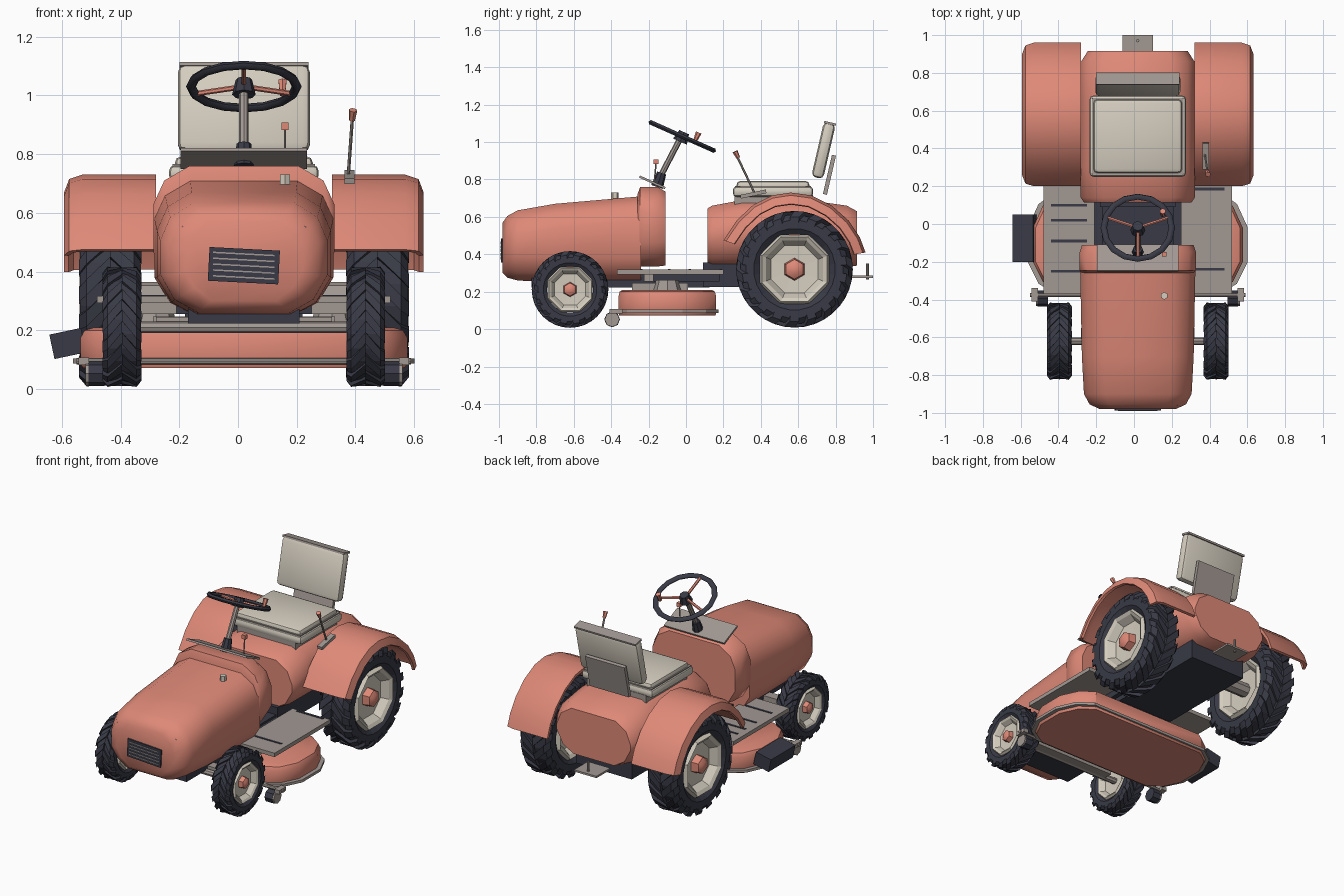
import bpy, bmesh, math
from mathutils import Vector, Matrix

if "Cube" in bpy.data.objects:
    bpy.data.objects.remove(bpy.data.objects["Cube"])

CX = 0.02  # centre line of the tractor body


def material(name, rgb):
    m = bpy.data.materials.new(name)
    m.diffuse_color = (*rgb, 1)
    m.use_nodes = True
    m.node_tree.nodes["Principled BSDF"].inputs["Base Color"].default_value = m.diffuse_color
    return m


RED = material("salmon_red", (0.73, 0.25, 0.185))
CREAM = material("cream", (0.66, 0.61, 0.52))
GREY = material("warm_grey", (0.36, 0.315, 0.29))
DARK = material("charcoal", (0.04, 0.042, 0.06))


def finish(name, bm, mat, smooth=0):
    bmesh.ops.recalc_face_normals(bm, faces=bm.faces)
    me = bpy.data.meshes.new(name)
    bm.to_mesh(me)
    bm.free()
    me.materials.append(mat)
    ob = bpy.data.objects.new(name, me)
    bpy.context.collection.objects.link(ob)
    if smooth:
        bpy.ops.object.select_all(action='DESELECT')
        bpy.context.view_layer.objects.active = ob
        ob.select_set(True)
        bpy.ops.object.shade_smooth_by_angle(angle=math.radians(smooth))
    return ob


def add_loft(bm, rings, loop=False):
    """Skin equal-length closed rings; cap the ends unless looped."""
    vs = [[bm.verts.new((p[0] + CX, p[1], p[2])) for p in r] for r in rings]
    n = len(vs[0])
    pairs = list(zip(vs, vs[1:])) + ([(vs[-1], vs[0])] if loop else [])
    for a, b in pairs:
        for i in range(n):
            j = (i + 1) % n
            bm.faces.new((a[i], a[j], b[j], b[i]))
    if not loop:
        bm.faces.new(vs[0])
        bm.faces.new(vs[-1])


def loft(name, rings, mat, smooth=0, loop=False):
    bm = bmesh.new()
    add_loft(bm, rings, loop)
    return finish(name, bm, mat, smooth)


def box(name, c, size, mat, rx=0, ry=0, bevel=0):
    bm = bmesh.new()
    bmesh.ops.create_cube(bm, size=1)
    bmesh.ops.scale(bm, vec=size, verts=bm.verts)
    if bevel:
        bmesh.ops.bevel(bm, geom=bm.edges[:], offset=bevel, segments=2, affect='EDGES', profile=0.5)
    rot = Matrix.Rotation(math.radians(rx), 4, 'X') @ Matrix.Rotation(math.radians(ry), 4, 'Y')
    bm.transform(Matrix.Translation((c[0] + CX, c[1], c[2])) @ rot)
    return finish(name, bm, mat, 40 if bevel else 0)


def rod(name, a, b, r, mat, seg=8, r2=None):
    a, b = Vector(a), Vector(b)
    d = b - a
    bm = bmesh.new()
    bmesh.ops.create_cone(bm, cap_ends=True, segments=seg, radius1=r, radius2=r if r2 is None else r2, depth=d.length)
    mid = (a + b) / 2 + Vector((CX, 0, 0))
    bm.transform(Matrix.Translation(mid) @ d.to_track_quat('Z', 'Y').to_matrix().to_4x4())
    return finish(name, bm, mat, 40)


def shell_ring(y, w, zb, zt, side=0.13):
    """Rounded body cross-section at depth y."""
    half = [(0.55, zb), (0.83, zb + 0.045), (1, zb + side), (1, zt - side), (0.88, zt - 0.05), (0.6, zt)]
    pts = [(w * f, y, z) for f, z in half]
    return pts + [(-x, y, z) for x, y, z in reversed(pts)]


# Hood, dash cowl and rear body
loft("hood", [shell_ring(-0.98, 0.2, 0.30, 0.57, 0.1), shell_ring(-0.955, 0.255, 0.275, 0.605, 0.11),
              shell_ring(-0.90, 0.285, 0.26, 0.635), shell_ring(-0.70, 0.296, 0.25, 0.67),
              shell_ring(-0.24, 0.305, 0.25, 0.71)], RED, 50)
loft("dash_cowl", [shell_ring(-0.26, 0.295, 0.345, 0.72), shell_ring(-0.245, 0.308, 0.335, 0.76),
                   shell_ring(-0.15, 0.308, 0.335, 0.76), shell_ring(-0.11, 0.295, 0.34, 0.735)], RED, 50)
loft("rear_body", [shell_ring(0.115, 0.285, 0.335, 0.645), shell_ring(0.14, 0.302, 0.33, 0.66),
                   shell_ring(0.30, 0.305, 0.33, 0.69), shell_ring(0.65, 0.305, 0.33, 0.69),
                   shell_ring(0.86, 0.30, 0.33, 0.66), shell_ring(0.915, 0.265, 0.34, 0.63)], RED, 35)
box("grille", (0, -0.982, 0.42), (0.24, 0.012, 0.115), DARK, ry=3)
for i in range(5):
    box("grille_bar", (0, -0.989, 0.38 + i * 0.02), (0.21, 0.004, 0.005), GREY, ry=3)
for s in (-1, 1):
    box("headlight", (s * 0.19, -0.945, 0.545), (0.035, 0.03, 0.03), CREAM, ry=20 * s)
rod("fuel_cap", (0.14, -0.38, 0.695), (0.14, -0.38, 0.73), 0.02, CREAM, 6)

# Chassis, axles and hitch
box("front_chassis", (0, -0.35, 0.265), (0.38, 0.95, 0.085), DARK)
box("rear_chassis", (0, 0.45, 0.29), (0.4, 0.72, 0.13), DARK)
box("footwell_floor", (0, 0.0, 0.275), (0.46, 0.36, 0.04), DARK)
box("front_axle_beam", (0, -0.58, 0.22), (0.6, 0.06, 0.05), GREY)
rod("front_axle", (-0.4, -0.62, 0.21), (0.4, -0.62, 0.21), 0.02, GREY)
rod("rear_axle", (-0.45, 0.58, 0.32), (0.45, 0.58, 0.32), 0.045, GREY)
box("hitch_plate", (0, 0.93, 0.28), (0.16, 0.14, 0.012), GREY)
rod("hitch_pin", (0, 0.97, 0.265), (0, 0.97, 0.35), 0.008, GREY)


def wheel(tag, x, y, z, R, h, lugs):
    side = 1 if x > 0 else -1

    def spin(prof, n):
        return [[(x + px, y + r * math.cos(2 * math.pi * (i + .5) / n), z + r * math.sin(2 * math.pi * (i + .5) / n))
                 for px, r in prof] for i in range(n)]
    # tyre carcass
    half = [(h * .75, .6 * R), (h * .97, .7 * R), (h * .97, .84 * R), (h * .75, .935 * R)]
    prof = half + [(-a, b) for a, b in reversed(half)]
    bm = bmesh.new()
    add_loft(bm, spin(prof, 24), True)
    # chevron lugs
    for i in range(lugs):
        for s in (-1, 1):
            rings = []
            for fx, r0, r1, lag in ((0, .91, .99, 0), (.75, .91, 1, .75), (1, .8, .9, 1.0)):
                a = 2 * math.pi * (i + (0.5 if s > 0 else 0) + lag) / lugs
                w = math.pi / lugs * 0.5
                rings.append([(x + s * fx * h, y + r * R * math.cos(t), z + r * R * math.sin(t))
                              for r, t in ((r0, a - w), (r1, a - w), (r1, a + w), (r0, a + w))])
            add_loft(bm, rings)
    finish(tag + "_tyre", bm, DARK)
    # dished octagonal rim, both sides
    rim = [(h * .8, .64 * R), (h * .98, .6 * R), (h * .85, .53 * R), (h * .45, .44 * R), (h * .4, .02)]
    loft(tag + "_rim", spin(rim + [(-a, b) for a, b in reversed(rim)], 8), CREAM, loop=True)
    # hub cap
    rod(tag + "_hub", (x + side * h * .3, y, z), (x + side * h * .85, y, z), .2 * R, RED, 6, .17 * R)
    rod(tag + "_hub_tip", (x + side * h * .84, y, z), (x + side * h * 1.0, y, z), .17 * R, RED, 6, .09 * R)


# Fender arch (y, z), swept with a rolled outer lip
ARCH = [(0.2, 0.475), (0.27, 0.58), (0.36, 0.665), (0.46, 0.715), (0.56, 0.73), (0.67, 0.715),
        (0.78, 0.66), (0.87, 0.58), (0.93, 0.49), (0.96, 0.41)]
LIP = [(0.30, 0), (0.55, 0), (0.595, 0.015), (0.612, 0.06), (0.597, 0.065), (0.58, 0.03), (0.54, 0.018), (0.30, 0.018)]
for s, side in ((-1, "left"), (1, "right")):
    wheel("front_" + side, s * 0.415, -0.62, 0.212, 0.205, 0.066, 16)
    wheel("rear_" + side, s * 0.455, 0.58, 0.32, 0.312, 0.107, 18)
    rings = []
    for y, z in ARCH:
        d = (Vector((0.58, 0.34)) - Vector((y, z))).normalized()
        rings.append([(s * x, y + d.x * t, z + d.y * t) for x, t in LIP])
    loft(side + "_fender", rings, RED, 40)
    # footboards with grip slots
    box(side + "_footboard", (s * 0.365, -0.085, 0.305), (0.27, 0.57, 0.025), GREY)
    box(side + "_footboard_bracket", (s * 0.29, -0.2, 0.275), (0.12, 0.05, 0.04), GREY)
    for y in (0.1, 0.02, -0.09, -0.25) if s < 0 else (0.185, -0.24):
        box(side + "_grip_slot", (s * 0.365, y, 0.318), (0.19, 0.014, 0.006), DARK)
    # deck gauge wheels
    rod(side + "_gauge_wheel", (s * 0.475, -0.395, 0.052), (s * 0.53, -0.395, 0.052), 0.042, DARK)
    rod(side + "_gauge_cap", (s * 0.525, -0.395, 0.052), (s * 0.54, -0.395, 0.052), 0.04, GREY)
    box(side + "_gauge_arm", (s * 0.545, -0.375, 0.095), (0.035, 0.07, 0.025), GREY)

# Mower deck
edge = [(0.42, -0.365), (0.51, -0.31), (0.565, -0.2), (0.565, -0.02), (0.51, 0.1), (0.42, 0.165)]
edge += [(-x, y) for x, y in reversed(edge)]


def deck_ring(z, k):
    return [(x * k, -0.1 + (y + 0.1) * k, z) for x, y in edge]


loft("mower_deck", [deck_ring(0.072, .97), deck_ring(0.085, .985), deck_ring(0.175, .985),
                    deck_ring(0.2, .96), deck_ring(0.21, .9)], RED, 35)
loft("deck_trim", [deck_ring(0.087, 1.03), deck_ring(0.104, 1.03)], GREY)
box("deck_mount", (0, -0.14, 0.225), (0.62, 0.3, 0.045), GREY)
for x in (-0.3, 0, 0.3):
    rod("spindle_cover", (x, -0.1, 0.2), (x, -0.1, 0.262), 0.08, GREY if x else RED, 8, 0.06)
box("discharge_chute", (-0.6, -0.075, 0.155), (0.11, 0.25, 0.085), DARK, ry=-12)
rod("deck_front_bar", (-0.57, -0.375, 0.095), (0.57, -0.375, 0.095), 0.011, GREY)

# Seat
box("seat_base", (0, 0.47, 0.69), (0.42, 0.42, 0.06), GREY)
box("seat_pan", (0, 0.465, 0.735), (0.51, 0.43, 0.055), CREAM, bevel=0.02)
box("seat_cushion", (0, 0.465, 0.765), (0.47, 0.39, 0.055), CREAM, bevel=0.022)
box("seat_piping", (0, 0.465, 0.762), (0.485, 0.405, 0.008), GREY)
box("backrest", (0, 0.735, 0.955), (0.45, 0.065, 0.3), CREAM, rx=-13, bevel=0.025)
box("backrest_trim", (0, 0.77, 1.1), (0.44, 0.065, 0.012), GREY, rx=-13)
box("backrest_bracket", (0, 0.767, 0.825), (0.28, 0.022, 0.215), GREY, rx=-13)

# Dash, steering column and wheel
box("dash_panel", (0, -0.18, 0.785), (0.43, 0.15, 0.012), GREY, rx=-24)
rod("column_boot", (0, -0.155, 0.76), (0, -0.13, 0.835), 0.033, DARK, 8, 0.025)
rod("steering_column", (0, -0.14, 0.81), (0, -0.025, 1.03), 0.016, GREY)
TILT = Matrix.Rotation(math.radians(-24), 3, 'X')
HUB = Vector((0, -0.02, 1.03))


def on_wheel(r, a, up=0):
    return HUB + TILT @ Vector((r * math.cos(a), r * math.sin(a), up))


rings = []
for i in range(16):
    a = math.tau * i / 16
    rings.append([on_wheel(0.18 + 0.017 * math.cos(b), a, 0.014 * math.sin(b))
                  for b in (math.tau * k / 6 for k in range(6))])
loft("steering_wheel_rim", rings, DARK, 60, True)
for deg in (20, 160, 270):
    rod("steering_spoke", on_wheel(0, 0), on_wheel(0.175, math.radians(deg)), 0.009, RED, 6)
rod("steering_hub", on_wheel(0, 0, -0.03), on_wheel(0, 0, 0.025), 0.04, DARK, 8, 0.028)
rod("steering_knob", on_wheel(0.15, 0.5), on_wheel(0.15, 0.5, 0.055), 0.01, RED, 6, 0.016)
rod("throttle_stem", (0.14, -0.17, 0.78), (0.14, -0.16, 0.89), 0.004, GREY, 6)
box("throttle_knob", (0.14, -0.16, 0.895), (0.025, 0.025, 0.025), RED)

# Lift lever on the right fender
box("lever_base", (0.36, 0.36, 0.722), (0.035, 0.14, 0.02), GREY, rx=12)
rod("lever_stem", (0.355, 0.37, 0.72), (0.37, 0.27, 0.93), 0.006, GREY, 6)
rod("lever_knob", (0.368, 0.28, 0.915), (0.372, 0.262, 0.95), 0.01, RED, 6, 0.015)
